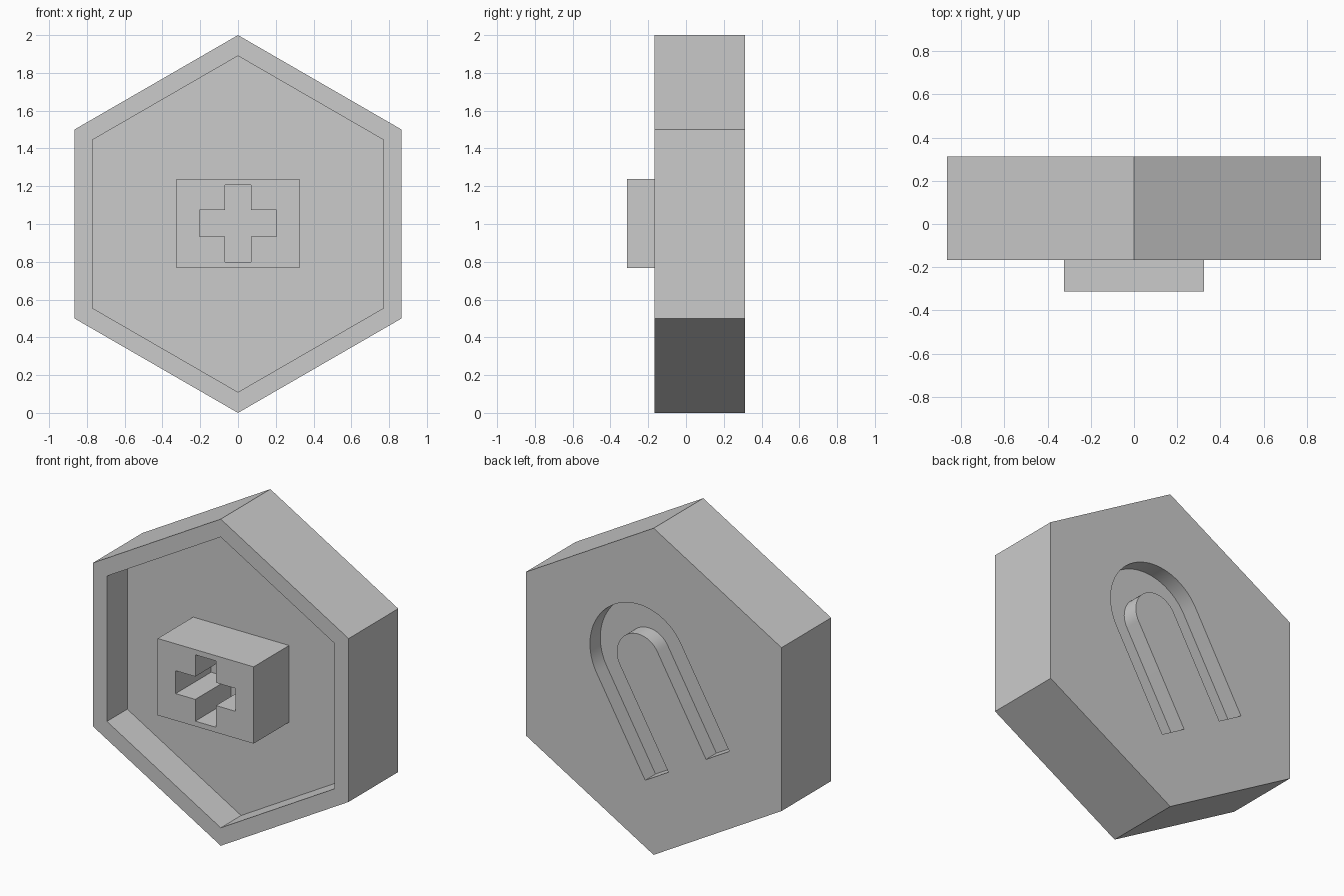
import bpy
import bmesh
from math import cos, sin, pi, radians

if "Cube" in bpy.data.objects:
    bpy.data.objects.remove(bpy.data.objects["Cube"])

grey = bpy.data.materials.new("plain grey")
grey.use_nodes = True
grey.diffuse_color = (0.6, 0.6, 0.6, 1)
grey.node_tree.nodes["Principled BSDF"].inputs["Base Color"].default_value = grey.diffuse_color

FRONT, BACK, FLOOR = -0.167, 0.313, 0.03


def prism(name, outline, y0, y1):
    """Extrude an outline of (x, z) points, centred on z = 1, from y0 to y1."""
    bm = bmesh.new()
    face = bm.faces.new([bm.verts.new((x, y0, z + 1)) for x, z in outline])
    ext = bmesh.ops.extrude_face_region(bm, geom=[face])
    verts = [v for v in ext["geom"] if isinstance(v, bmesh.types.BMVert)]
    bmesh.ops.translate(bm, verts=verts, vec=(0, y1 - y0, 0))
    bmesh.ops.recalc_face_normals(bm, faces=bm.faces)
    mesh = bpy.data.meshes.new(name)
    bm.to_mesh(mesh)
    bm.free()
    mesh.materials.append(grey)
    obj = bpy.data.objects.new(name, mesh)
    bpy.context.collection.objects.link(obj)
    return obj


def cut(obj, cutter):
    """Subtract the cutter for good and remove it."""
    cutter.hide_render = True
    mod = obj.modifiers.new("cut", "BOOLEAN")
    mod.operation = "DIFFERENCE"
    mod.solver = "EXACT"
    mod.object = cutter
    bpy.context.view_layer.objects.active = obj
    bpy.ops.object.modifier_apply(modifier=mod.name)
    bpy.data.objects.remove(cutter)


def hexagon(r):
    return [(r * sin(i * pi / 3), r * cos(i * pi / 3)) for i in range(6)]


def arch(outer, inner, foot, spring, tilt, steps=32):
    """Upside-down U band, leaning by tilt towards +x."""
    def arc(r):
        return [(r * cos(pi * i / steps), spring + r * sin(pi * i / steps))
                for i in range(steps + 1)]
    pts = [(outer, foot)] + arc(outer) + [(-outer, foot), (-inner, foot)]
    pts += arc(inner)[::-1] + [(inner, foot)]
    c, s = cos(tilt), sin(tilt)
    return [(x * c + z * s, z * c - x * s) for x, z in pts]


# Hexagonal body with a front recess and a tilted arch groove in the back
body = prism("hexagon_body", hexagon(1), FRONT, BACK)
cut(body, prism("recess_cutter", hexagon(0.89), FRONT - 0.2, FLOOR))
groove = arch(0.329, 0.147, -0.455, 0.205, radians(30))
cut(body, prism("groove_cutter", groove, BACK - 0.1, BACK + 0.1))

# Rectangular boss with a cross-shaped socket down to the recess floor
w, h, mid = 0.325, 0.235, 0.003
boss = prism("centre_boss", [(-w, mid - h), (w, mid - h), (w, mid + h), (-w, mid + h)],
             -BACK, FLOOR)
a, b = 0.07, 0.203
cross = [(a, a), (a, b), (-a, b), (-a, a), (-b, a), (-b, -a),
         (-a, -a), (-a, -b), (a, -b), (a, -a), (b, -a), (b, a)]
cut(boss, prism("cross_cutter", [(x, z + mid) for x, z in cross], -BACK - 0.1, FLOOR + 0.1))

# Smooth the groove curves, keeping the corners sharp
for obj in (body, boss):
    bpy.ops.object.select_all(action="DESELECT")
    obj.select_set(True)
    bpy.context.view_layer.objects.active = obj
    bpy.ops.object.shade_smooth_by_angle(angle=radians(30))
